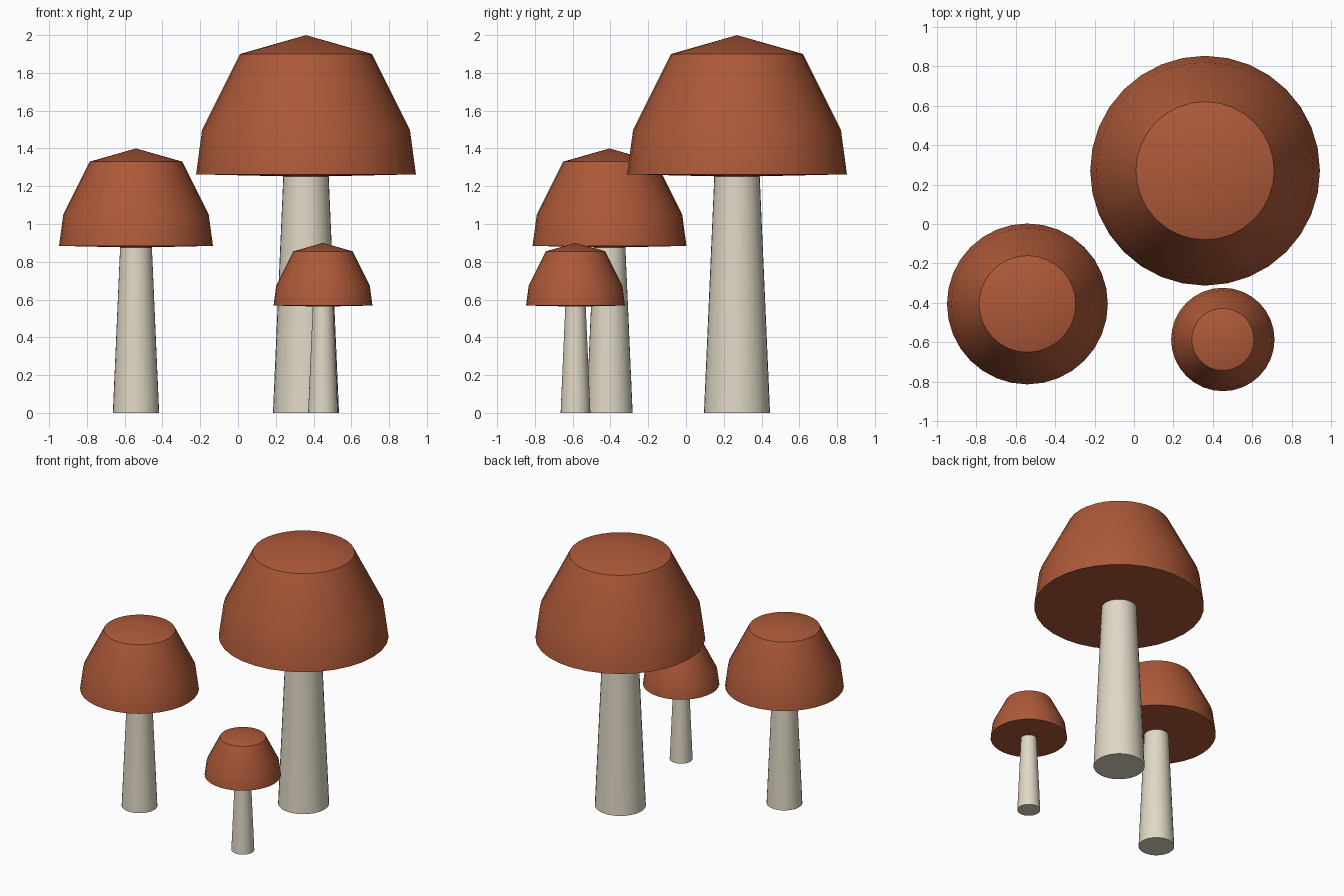
import bpy, bmesh, math

if "Cube" in bpy.data.objects:
    bpy.data.objects.remove(bpy.data.objects["Cube"])

SIDES = 32


def material(name, color):
    mat = bpy.data.materials.new(name)
    mat.diffuse_color = color
    mat.use_nodes = True
    mat.node_tree.nodes["Principled BSDF"].inputs["Base Color"].default_value = mat.diffuse_color
    return mat


def lathe(name, profile, location, scale, mat):
    """Spin a (radius, height) profile, running bottom to top, around z."""
    bm = bmesh.new()
    rings = []
    for r, z in profile:
        n = SIDES if r > 0 else 1
        rings.append([bm.verts.new((scale * r * math.cos(2 * math.pi * i / SIDES),
                                    scale * r * math.sin(2 * math.pi * i / SIDES),
                                    scale * z)) for i in range(n)])
    for low, high in zip(rings, rings[1:]):
        for i in range(SIDES):
            j = (i + 1) % SIDES
            if len(low) == 1:
                bm.faces.new((low[0], high[j], high[i]))
            elif len(high) == 1:
                bm.faces.new((low[i], low[j], high[0]))
            else:
                bm.faces.new((low[i], low[j], high[j], high[i]))
    mesh = bpy.data.meshes.new(name)
    bm.to_mesh(mesh)
    bm.free()
    mesh.materials.append(mat)
    obj = bpy.data.objects.new(name, mesh)
    obj.location = location
    bpy.context.collection.objects.link(obj)
    bpy.ops.object.select_all(action='DESELECT')
    obj.select_set(True)
    bpy.context.view_layer.objects.active = obj
    bpy.ops.object.shade_smooth_by_angle(angle=math.radians(30))
    return obj


red = material("cap_red", (0.42, 0.1, 0.04, 1))
cream = material("stem_cream", (0.75, 0.69, 0.56, 1))

# Profiles of the tallest mushroom; the others are scaled copies
STEM = [(0, 0), (0.175, 0), (0.12, 1.255), (0, 1.255)]
CAP = [(0, 1.25), (0.582, 1.263), (0.55, 1.5), (0.35, 1.9), (0, 2.0)]

# Three mushrooms: name, x, y, scale
for name, x, y, s in [("large", 0.36, 0.27, 1.0),
                      ("medium", -0.54, -0.405, 0.7),
                      ("small", 0.45, -0.585, 0.45)]:
    lathe(name + "_stem", STEM, (x, y, 0), s, cream)
    lathe(name + "_cap", CAP, (x, y, 0), s, red)
